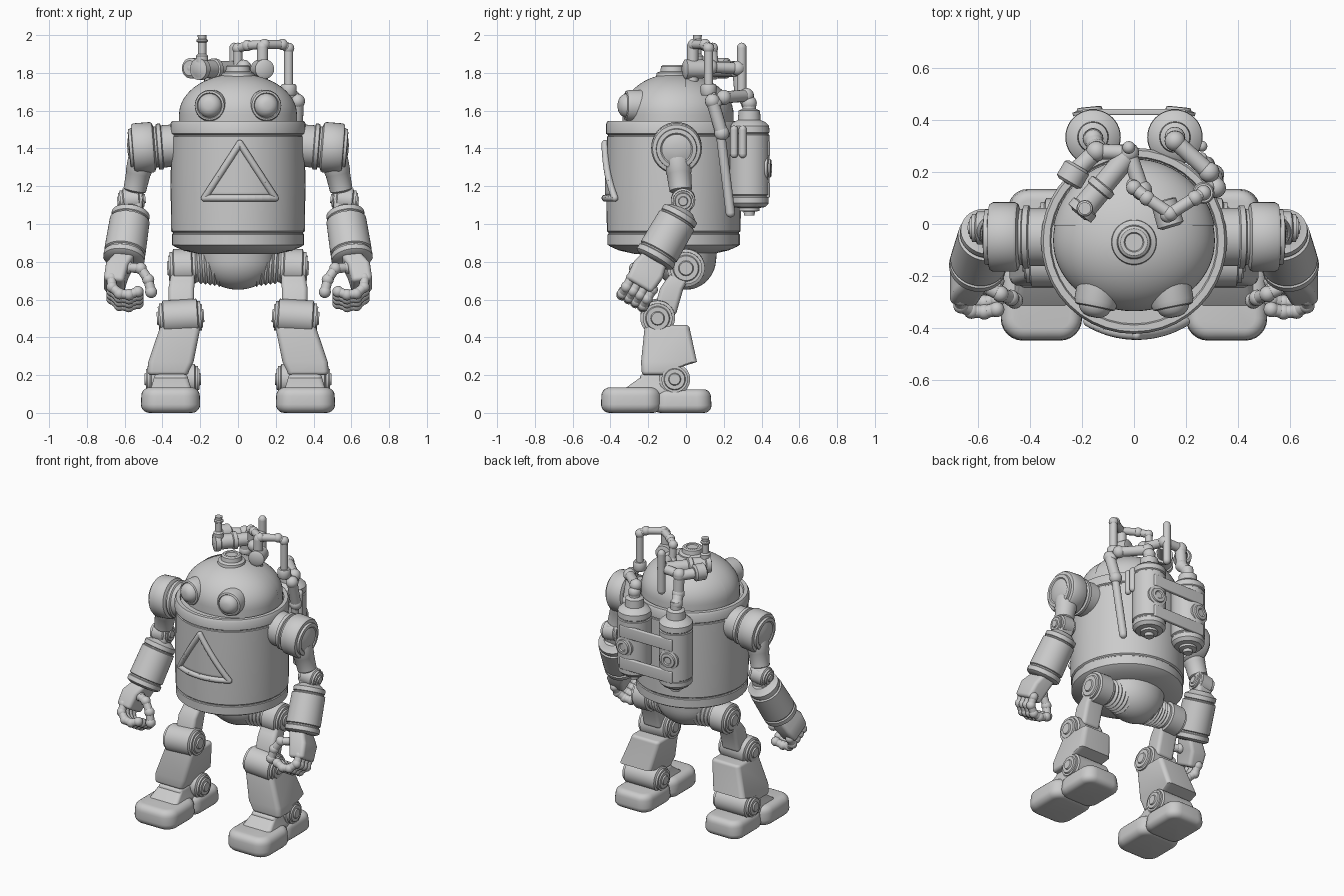
import bpy, bmesh, math
from mathutils import Vector, Matrix

cube = bpy.data.objects.get("Cube")
if cube:
    bpy.data.objects.remove(cube, do_unlink=True)

grey = bpy.data.materials.new("plain_grey")
grey.use_nodes = True
grey.diffuse_color = (0.6, 0.6, 0.6, 1)
grey.node_tree.nodes["Principled BSDF"].inputs["Base Color"].default_value = grey.diffuse_color
BODY_Y = -0.065


def finish(bm, name, mirror=False):
    bmesh.ops.remove_doubles(bm, verts=bm.verts, dist=0.00001)
    bmesh.ops.recalc_face_normals(bm, faces=bm.faces)
    mesh = bpy.data.meshes.new(name)
    bm.to_mesh(mesh)
    bm.free()
    mesh.materials.append(grey)
    ob = bpy.data.objects.new(name, mesh)
    bpy.context.collection.objects.link(ob)
    bpy.ops.object.select_all(action='DESELECT')
    ob.select_set(True)
    bpy.context.view_layer.objects.active = ob
    bpy.ops.object.shade_smooth_by_angle(angle=math.radians(35))
    if mirror:
        ob.modifiers.new("mirror", 'MIRROR')
    return ob


def frame(p, axis):
    return Matrix.Translation(p) @ Vector(axis).to_track_quat('Z', 'Y').to_matrix().to_4x4()


def revolve(bm, profile, mat, n=40):
    """Spin (radius, height) pairs round the local z axis, closing both ends."""
    profile = [(0, profile[0][1])] + profile + [(0, profile[-1][1])]
    rings = []
    for r, h in profile:
        angles = [math.tau * i / n for i in range(n)] if r > 0 else [0]
        rings.append([bm.verts.new(mat @ Vector((r * math.cos(a), r * math.sin(a), h))) for a in angles])
    for a, b in zip(rings, rings[1:]):
        for i in range(n):
            j = (i + 1) % n
            quad = [a[i % len(a)], a[j % len(a)], b[j % len(b)], b[i % len(b)]]
            quad = list(dict.fromkeys(quad))
            if len(quad) > 2:
                bm.faces.new(quad)


def lathe(name, profile, p=(0, BODY_Y, 0), axis=(0, 0, 1), mirror=False):
    bm = bmesh.new()
    revolve(bm, profile, frame(p, axis))
    return finish(bm, name, mirror)


def pipe(name, points, r, ball=None, mirror=False):
    """Straight tubes joined by round knuckles."""
    bm = bmesh.new()
    points = [Vector(p) for p in points]
    for a, b in zip(points, points[1:]):
        revolve(bm, [(r, 0), (r, (b - a).length)], frame(a, b - a), 16)
    for p in points:
        bmesh.ops.create_uvsphere(bm, u_segments=16, v_segments=10, radius=ball or r,
                                  matrix=Matrix.Translation(p))
    return finish(bm, name, mirror)


def block(name, rows, edge=0.02, corner=0.025, mat=Matrix(), mirror=True):
    """Loft rounded rectangles (z, centre x, centre y, half x, half y) with soft end edges."""
    steps = [math.radians(a) for a in range(0, 91, 18)]

    def end(row, up):
        z, x, y, hx, hy = row
        return [(z + up * edge * (1 - math.cos(a)), x, y, hx - edge * (1 - math.sin(a)),
                 hy - edge * (1 - math.sin(a)), edge * (1 - math.sin(a))) for a in steps]

    full = end(rows[0], 1) + [r + (0,) for r in rows[1:-1]] + end(rows[-1], -1)[::-1]
    bm = bmesh.new()
    loops = []
    for z, x, y, hx, hy, inset in full:
        c = max(corner - inset, .004)
        loop = []
        for k, (i, j) in enumerate(((1, 1), (-1, 1), (-1, -1), (1, -1))):
            for s in range(7):
                a = math.radians(90 * k + 15 * s)
                loop.append(bm.verts.new(mat @ Vector((x + i * (hx - c) + c * math.cos(a),
                                                       y + j * (hy - c) + c * math.sin(a), z))))
        loops.append(loop)
    for a, b in zip(loops, loops[1:]):
        for i in range(len(a)):
            j = (i + 1) % len(a)
            bm.faces.new((a[i], a[j], b[j], b[i]))
    bm.faces.new(loops[0])
    bm.faces.new(loops[-1])
    return finish(bm, name, mirror)


def drum(name, p, axis, r, length):
    """Joint drum with stepped caps at both ends."""
    half = [(r * .35, 0), (r * .4, .008), (r * .65, .008), (r * .7, .016),
            (r * .85, .016), (r * .85, .03), (r, .036)]
    far = [(q, length - h) for q, h in reversed(half)]
    return lathe(name, half + far, p, axis, True)


# Torso barrel with rims
lathe("torso", [(.2, .84), (.29, .86), (.335, .88), (.35, .89), (.35, .945), (.345, .949),
                (.345, .955), (.354, .962), (.357, 1.2), (.354, 1.462), (.349, 1.466), (.349, 1.472),
                (.359, 1.478), (.359, 1.53), (.35, 1.545), (.325, 1.545), (.32, 1.53)])


# Domed head with a raised rear shell
def dome(name, grow, rear):
    arc = [math.radians(6 * i) for i in range(16)]
    prof = [(.312 + grow, 1.52)] + [((.312 + grow) * max(math.cos(a), .001),
                                     1.58 + (.215 + grow) * math.sin(a)) for a in arc]
    bm = bmesh.new()
    revolve(bm, prof, Matrix(), 64)
    if rear:
        bmesh.ops.bisect_plane(bm, geom=bm.verts[:] + bm.edges[:] + bm.faces[:], clear_inner=True,
                               plane_co=(0, .06, 0), plane_no=(0, 1, 0))
    for v in bm.verts:
        v.co.y = v.co.y * (.87 if v.co.y < 0 else 1) + BODY_Y
    finish(bm, name)


dome("head", 0, False)
dome("head_rear_shell", .005, True)
lathe("head_cap", [(.09, 1.77), (.085, 1.8), (.066, 1.808), (.062, 1.835), (.052, 1.842),
                   (.038, 1.842), (.034, 1.836)], (0, -.07, 0))
lathe("eye", [(.086, -.06), (.084, .05), (.078, .07), (.068, .074), (.064, .068), (.062, .076),
              (.054, .092), (.038, .105), (.02, .111)], (.137, -.25, 1.625), (.2, -1, .03), True)


# Triangular chest plate, wrapped onto the barrel
def on_barrel(x, z, r=.364):
    return Vector((x + .01, BODY_Y - math.sqrt(r * r - x * x), z))


bm = bmesh.new()
N = 10
grid = [[bm.verts.new(on_barrel(.2 * (1 - t / N) * (2 * s / N - 1), 1.14 + .29 * t / N))
         for s in range(N + 1)] for t in range(N + 1)]
for t in range(N):
    for s in range(N):
        bm.faces.new((grid[t][s], grid[t][s + 1], grid[t + 1][s + 1], grid[t + 1][s]))
plate = finish(bm, "chest_plate")
plate.modifiers.new("thickness", 'SOLIDIFY').thickness = 0.008
corners = [(-.188, 1.137), (.188, 1.137), (0, 1.427), (-.188, 1.137)]
rim = [on_barrel(a[0] + (b[0] - a[0]) * i / N, a[1] + (b[1] - a[1]) * i / N)
       for a, b in zip(corners, corners[1:]) for i in range(N + 1)]
rim = [p for i, p in enumerate(rim) if i == 0 or (p - rim[i - 1]).length > .001]
pipe("chest_plate_rim", rim, .018)

# Pelvis bowl and ribbed hip hoses
bowl = [math.radians(a) for a in range(-85, 1, 8)]
pelvis = lathe("pelvis", [(.16 * math.cos(a), .82 + .168 * math.sin(a)) for a in bowl]
               + [(.165, .87)], (0, 0, 0))
pelvis.scale.x = 1.25
ribs = [(.118 - .0025 * i - (0 if i % 2 else .012), .012 * i) for i in range(14)]
lathe("hip_hose", ribs, (.07, 0, .78), (1, 0, -.06), True)

# Legs
drum("hip_joint", (.21, 0, .772), (1, 0, -.04), .1, .165)
block("thigh", [(.52, .3, -.11, .068, .062), (.66, .3, -.075, .068, .062),
                (.7, .295, -.05, .066, .06), (.78, .29, -.01, .06, .05)])
drum("knee_joint", (.18, -.15, .515), (1, 0, -.06), .092, .25)
block("shin", [(.2, .37, -.165, .11, .07), (.27, .355, -.09, .12, .148),
               (.465, .308, -.1, .108, .12)], corner=.03)
drum("ankle_joint", (.195, -.06, .178), (1, 0, 0), .082, .3)
block("toe", [(0, .357, -.29, .157, .16), (.135, .357, -.29, .155, .158)], .045, .085)
block("heel", [(0, .345, -.02, .14, .155), (.125, .345, -.02, .135, .152)], .04, .075)
block("foot_tongue", [(.09, .355, -.21, .11, .13), (.135, .355, -.2, .105, .115),
                      (.205, .355, -.18, .09, .065)])

# Shoulders and arms
lathe("shoulder", [(.112, -.08), (.112, .03), (.122, .035), (.122, .055), (.108, .06), (.108, .07),
                   (.128, .078), (.134, .088), (.134, .175), (.127, .187), (.108, .19), (.106, .205),
                   (.085, .208), (.078, .202), (.05, .212), (.02, .216)],
      (.37, -.05, 1.413), (1, 0, -.08), True)
lathe("upper_arm", [(.07, 0), (.068, .07), (.065, .075), (.06, .165), (.045, .175)],
      (.513, -.045, 1.34), (.04, .02, -.19), True)
drum("elbow_joint", (.49, -.015, 1.135), (1, 0, -.1), .064, .15)
block("elbow_fork", [(1.04, .567, -.03, .055, .05), (1.12, .56, -.015, .06, .058),
                     (1.185, .55, -.015, .05, .048)])
wrist_top, arm_dir = Vector((.567, -.025, 1.06)), Vector((.04, -.15, -.26)).normalized()
lathe("forearm", [(.06, -.02), (.085, 0), (.101, .008), (.101, .035), (.096, .039), (.096, .045),
                  (.106, .05), (.11, .24), (.102, .245), (.102, .252), (.11, .257), (.11, .285),
                  (.09, .298), (.06, .3)], wrist_top, arm_dir, True)

# Hands, built along the forearm axis
side = arm_dir.cross(Vector((1, 0, 0))).normalized()
hand = Matrix((side.cross(arm_dir), side, arm_dir)).transposed().to_4x4()
hand.translation = wrist_top
block("palm", [(.28, 0, 0, .055, .075), (.36, .025, 0, .06, .088), (.46, .03, 0, .055, .08)],
      mat=hand)
for i, name in enumerate(("little", "ring", "middle", "index")):
    w = (i - 1.5) * .042 - .008
    path = [(.045, w, .44), (.035, w, .495), (-.01, w, .53), (-.06, w, .53), (-.105, w, .505)]
    pipe(name + "_finger", [hand @ Vector(p) for p in path], .025, .03, True)
pipe("thumb", [(.58, -.24, .77), (.515, -.27, .765), (.475, -.285, .705), (.46, -.295, .64)],
     .026, .032, True)

# Back tanks, straps and valves
lathe("back_tank", [(.028, 1.045), (.03, 1.065), (.055, 1.07), (.055, 1.085), (.085, 1.09),
                    (.103, 1.11), (.103, 1.14), (.1, 1.144), (.1, 1.15), (.107, 1.155),
                    (.107, 1.47), (.101, 1.474), (.101, 1.48), (.107, 1.485), (.105, 1.52),
                    (.085, 1.54), (.06, 1.55), (.057, 1.6), (.035, 1.61), (.033, 1.66)],
      (.158, .335, 0), mirror=True)
for name, z in (("lower_strap", 1.14), ("upper_strap", 1.36)):
    block(name, [(z, 0, .432, .2, .012), (z + .08, 0, .432, .2, .012)], .006, .008, mirror=False)
lathe("tank_valve", [(.066, 0), (.066, .014), (.05, .018), (.047, .028), (.028, .03), (.022, .024)],
      (.17, .422, 1.295), (.1, 1, 0), True)

# Left hose: arch over the head, side rods
pipe("left_tank_elbow", [(.158, .335, 1.64), (.158, .32, 1.68), (.29, .2, 1.67)], .032, .04)
pipe("arch_pipe", [(.31, .16, 1.64), (.268, .12, 1.71), (.268, .12, 1.93), (.235, .1, 1.95),
                   (.14, .04, 1.95), (.05, .1, 1.945), (0, .14, 1.93), (0, .15, 1.83)], .024, .03)
lathe("arch_collar", [(.036, 0), (.042, .01), (.042, .05), (.036, .06)], (.268, .12, 1.68))
pipe("arch_stem", [(.13, .035, 1.76), (.13, .035, 1.94)], .03)
lathe("arch_valve", [(.03, -.06), (.05, -.055), (.052, .04), (.035, .05)], (.13, .035, 1.82), (.3, -1, 0))
pipe("side_rod_grip", [(.315, .14, 1.65), (.308, .19, 1.48)], .034, .04)
pipe("side_rod", [(.308, .18, 1.5), (.285, .235, 1.06)], .025)
for name, y in (("front_capsule", .255), ("rear_capsule", .3)):
    pipe(name, [(.262, y, 1.37), (.262, y, 1.5)], .021)

# Right hose: horizontal valve pipe, nozzle and post
pipe("right_tank_elbow", [(-.158, .33, 1.64), (-.145, .29, 1.69), (-.145, .28, 1.81),
                          (-.24, .19, 1.825)], .034, .04)
lathe("right_coupling", [(.04, 0), (.054, .01), (.054, .07), (.04, .08)],
      (-.215, .225, 1.825), (-.5, -.85, 0))
lathe("valve_pipe", [(.03, 0), (.04, .006), (.057, .008), (.057, .04), (.048, .045), (.048, .12),
                     (.056, .125), (.056, .15), (.042, .155), (.042, .29)],
      (-.215, .035, 1.82), (.2, .24, 0))
lathe("nozzle", [(.032, 1.84), (.032, 1.89), (.022, 1.9), (.022, 1.96), (.03, 1.965),
                 (.03, 1.975), (.022, 1.98), (.024, 2.0)], (-.19, .06, 0))
pipe("post_elbow", [(-.145, .28, 1.82), (-.02, .275, 1.825), (.03, .13, 1.83)], .03, .04)
pipe("post", [(-.02, .295, 1.68), (-.02, .295, 1.935)], .025)
